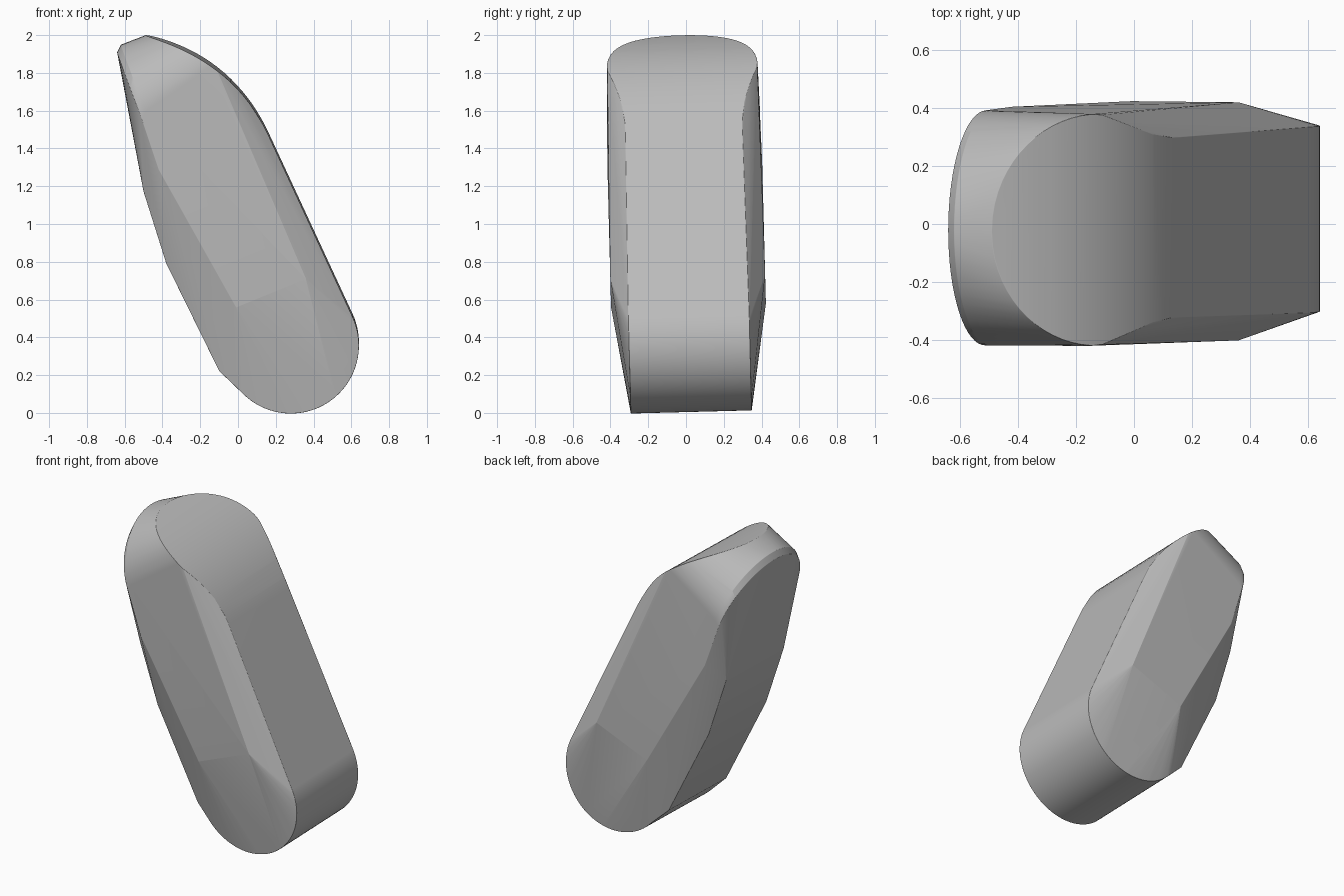
import bpy, bmesh, math
from mathutils import Matrix, Vector

cube = bpy.data.objects.get("Cube")
if cube:
    bpy.data.objects.remove(cube)

grey = bpy.data.materials.new("mid_grey")
grey.use_nodes = True
colour = (0.5, 0.5, 0.5, 1)
grey.diffuse_color = colour
grey.node_tree.nodes["Principled BSDF"].inputs["Base Color"].default_value = colour

points = []


def pair(x, y, z):
    """Add a point on both sides of the centre plane."""
    points.extend([Vector((x, y, z)), Vector((x, -y, z))])


# Curved upper face, with a rounded outline that narrows into the chamfer
start, bend, end = Vector((-0.49, 2.0)), Vector((-0.03, 1.884)), Vector((0.16, 1.48))
for i in range(25):
    t = (i / 24) ** 1.8
    x, z = start * (1 - t) ** 2 + bend * 2 * t * (1 - t) + end * t * t
    if x < -0.12:
        half = 0.4 * math.sqrt(max(0, 1 - ((x + 0.12) / 0.37) ** 2))
    else:
        half = 0.4 - 0.09 * min(1, (x + 0.12) / 0.22)
    pair(x, half, z)

# Rounded tip edge along the underside
for i in range(17):
    a = math.pi / 2 * i / 16
    drop = 1 - math.cos(a)
    x, y, z = -0.64 + 0.13 * drop, 0.405 * math.sin(a), 1.91 - 0.34 * drop
    pair(x, y, z)
    pair(x + 0.02, y, z + 0.04)

# Chamfered underside and widest side faces
for x, z in [(-0.5, 1.18), (-0.38, 0.8), (-0.1, 0.23)]:
    pair(x, 0.3, z)
for x, z in [(-0.42, 1.3), (-0.01, 0.57), (0.36, 0.72)]:
    pair(x, 0.41, z)

# Round lower end
for i in range(49):
    a = math.radians(-140 + 168 * i / 48)
    pair(0.28 + 0.36 * math.cos(a), 0.32, 0.365 + 0.36 * math.sin(a))

bm = bmesh.new()
for p in points:
    bm.verts.new(p)
bmesh.ops.remove_doubles(bm, verts=bm.verts, dist=0.004)
hull = bmesh.ops.convex_hull(bm, input=bm.verts)
loose = {v for v in hull["geom_interior"] + hull["geom_unused"]
         if isinstance(v, bmesh.types.BMVert) and not v.link_faces}
bmesh.ops.delete(bm, geom=list(loose), context="VERTS")
bmesh.ops.dissolve_limit(bm, angle_limit=math.radians(2), verts=bm.verts, edges=bm.edges)
bmesh.ops.recalc_face_normals(bm, faces=bm.faces)

# Slight sideways lean
bm.transform(Matrix.Translation((0, 0.028, 0)) @ Matrix.Rotation(math.radians(1.5), 4, "X"))
mesh = bpy.data.meshes.new("finger_segment")
bm.to_mesh(mesh)
bm.free()
mesh.materials.append(grey)
segment = bpy.data.objects.new("finger_segment", mesh)
bpy.context.collection.objects.link(segment)

bpy.context.view_layer.objects.active = segment
segment.select_set(True)
bpy.ops.object.shade_smooth_by_angle(angle=math.radians(40))

# Softened edges
bevel = segment.modifiers.new("soft_edges", "BEVEL")
bevel.width = 0.015
bevel.segments = 2
bevel.limit_method = "ANGLE"
bevel.angle_limit = math.radians(22)
weighted = segment.modifiers.new("even_shading", "WEIGHTED_NORMAL")
weighted.keep_sharp = False
